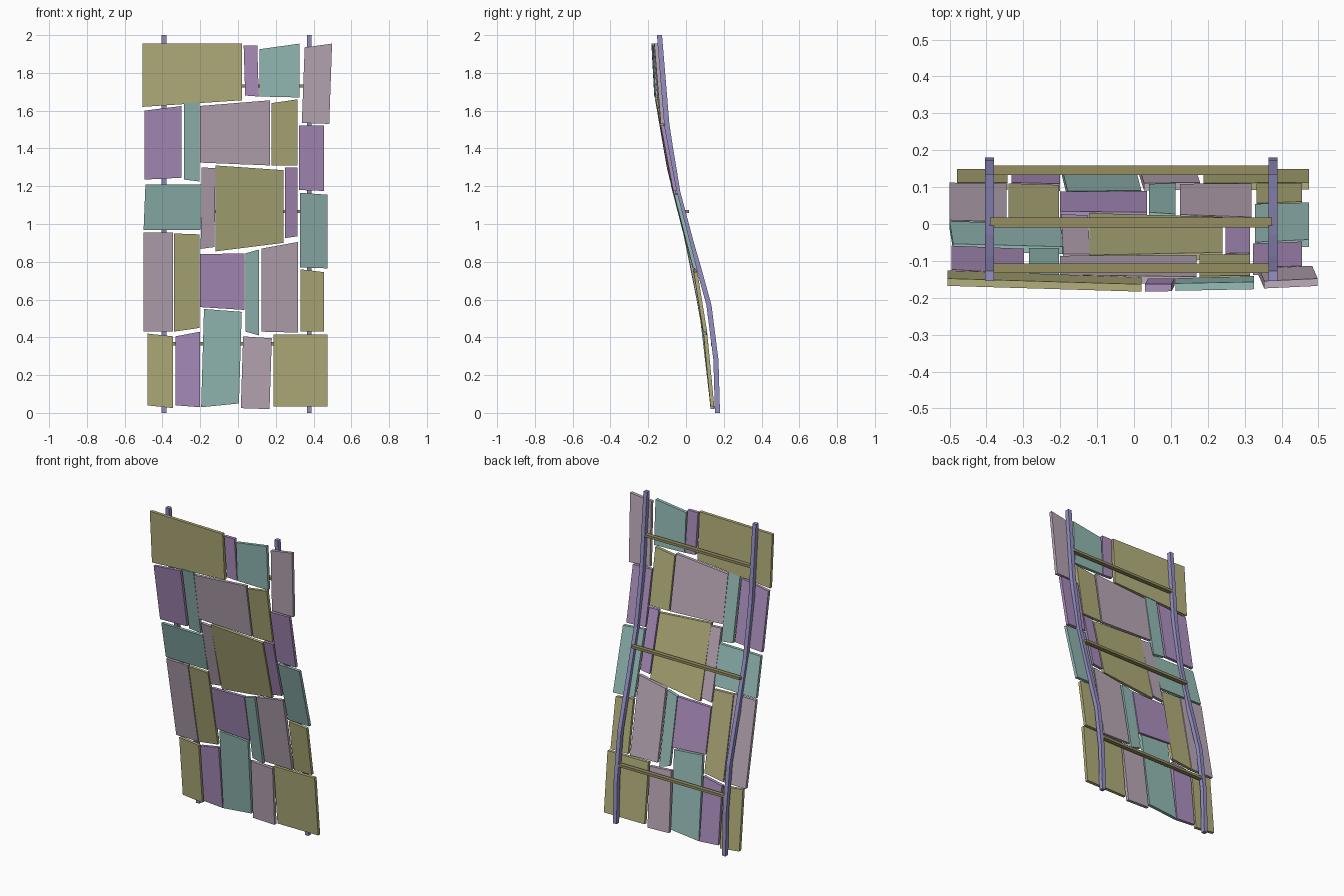
import bpy

if "Cube" in bpy.data.objects:
    bpy.data.objects.remove(bpy.data.objects["Cube"])


def lerp_profile(profile, z):
    z = min(max(z, profile[0][0]), profile[-1][0])
    for (z0, y0), (z1, y1) in zip(profile, profile[1:]):
        if z <= z1:
            return y0 + (y1 - y0) * (z - z0) / (z1 - z0)


def tint(name, rgb):
    mat = bpy.data.materials.new(name)
    mat.diffuse_color = (*rgb, 1)
    mat.use_nodes = True
    mat.node_tree.nodes["Principled BSDF"].inputs["Base Color"].default_value = mat.diffuse_color
    return mat


def mesh_object(name, verts, faces, mat):
    mesh = bpy.data.meshes.new(name)
    mesh.from_pydata(verts, [], faces)
    mesh.materials.append(mat)
    obj = bpy.data.objects.new(name, mesh)
    bpy.context.collection.objects.link(obj)
    return obj


# S-shaped side profiles as (z, y): back of the rails, back of the panels
RAIL = [(0, .18), (.28, .172), (.57, .135), (.77, .08), (.9, .042),
        (1.17, -.03), (1.4, -.068), (1.53, -.088), (2, -.127)]
PANEL = [(.03, .15), (.43, .112), (.77, .058), (1.17, -.045),
         (1.4, -.093), (1.68, -.135), (1.96, -.148)]
RAIL_W, RAIL_D, PANEL_T = .025, .027, .02

olive = tint("olive", (.45, .43, .2))
teal = tint("teal", (.3, .5, .47))
mauve = tint("mauve", (.5, .4, .48))
violet = tint("violet", (.42, .28, .52))
purple_blue = tint("rail_purple", (.3, .28, .55))
brown = tint("bar_brown", (.3, .27, .12))
tints = [olive, violet, teal, mauve]

# Panel rows: x left, x right, z bottom, z top,
# optional: rise of bottom edge, rise of top edge, sideways shift of top edge
rows = [
    [(-.48, -.343, .04, .42, -.015, -.015), (-.332, -.2, .04, .405, -.01, .025),
     (-.195, .005, .03, .55, .02, -.015, .015), (.015, .167, .025, .405, -.005, -.01, .012),
     (.188, .475, .035, .415)],
    [(-.5, -.345, .43, .955), (-.34, -.203, .43, .95, .02, -.005),
     (-.2, .035, .56, .84, -.015, .005), (.04, .112, .43, .845, -.02, .02),
     (.125, .318, .43, .87, -.005, .035), (.332, .455, .43, .76, 0, -.015)],
    [(-.5, -.2, .967, 1.21, 0, 0, .01), (-.198, -.125, .868, 1.3, .01, -.005, .006),
     (-.12, .24, .855, 1.31, .045, -.025), (.248, .315, .925, 1.298, .01),
     (.328, .475, .77, 1.165, -.005, -.01)],
    [(-.495, -.298, 1.235, 1.6, .01, .025), (-.285, -.203, 1.235, 1.64, -.01),
     (-.2, .17, 1.325, 1.625, -.015, .03), (.178, .315, 1.31, 1.64, 0, .02),
     (.323, .455, 1.18, 1.522, -.005)],
    [(-.505, .02, 1.62, 1.955, .035), (.038, .11, 1.68, 1.945, -.005, 0, -.008),
     (.113, .325, 1.675, 1.925, -.005, .03), (.338, .483, 1.535, 1.935, -.005, .02, .015)],
]


def panel(name, mat, x0, x1, z0, z1, rise0=0, rise1=0, shift=0):
    corners = [(x0, z0), (x1, z0 + rise0), (x1 + shift, z1 + rise1), (x0 + shift, z1)]
    back = []
    for x, z in corners:
        bow = .008 * z * (1 - min(1, (x / .5) ** 2))
        back.append((x, lerp_profile(PANEL, z) - bow, z))
    front = [(x, y - PANEL_T, z) for x, y, z in back]
    faces = [(0, 1, 2, 3), (7, 6, 5, 4)]
    faces += [(i, i + 4, (i + 1) % 4 + 4, (i + 1) % 4) for i in range(4)]
    # back face is wound towards +y, front towards -y
    mesh_object(name, front + back, faces, mat)


# Patchwork panels
for r, row in enumerate(rows):
    for c, dims in enumerate(row):
        panel(f"panel_row{r + 1}_{c + 1}", tints[(r * 3 + c) % 4], *dims)

# Two bent upright rails, swept along the profile
for side, cx in (("left", -.392), ("right", .377)):
    verts, faces = [], []
    for z, y in RAIL:
        for dx, dy in ((-1, -RAIL_D), (1, -RAIL_D), (1, 0), (-1, 0)):
            verts.append((cx + dx * RAIL_W / 2, y + dy, z))
    for i in range(len(RAIL) - 1):
        for k in range(4):
            a, b = i * 4 + k, i * 4 + (k + 1) % 4
            faces.append((a, b, b + 4, a + 4))
    n = len(verts)
    faces += [(3, 2, 1, 0), (n - 4, n - 3, n - 2, n - 1)]
    mesh_object(f"{side}_rail", verts, faces, purple_blue)

# Three cross bars between the rails
for i, (z, y) in enumerate(((.366, .146), (1.066, .004), (1.73, -.12))):
    bpy.ops.mesh.primitive_cube_add(size=1, location=(-.008, y, z))
    bar = bpy.context.object
    bar.name = f"cross_bar_{i + 1}"
    bar.scale = (.765, .026, .016)
    bar.data.materials.append(brown)
